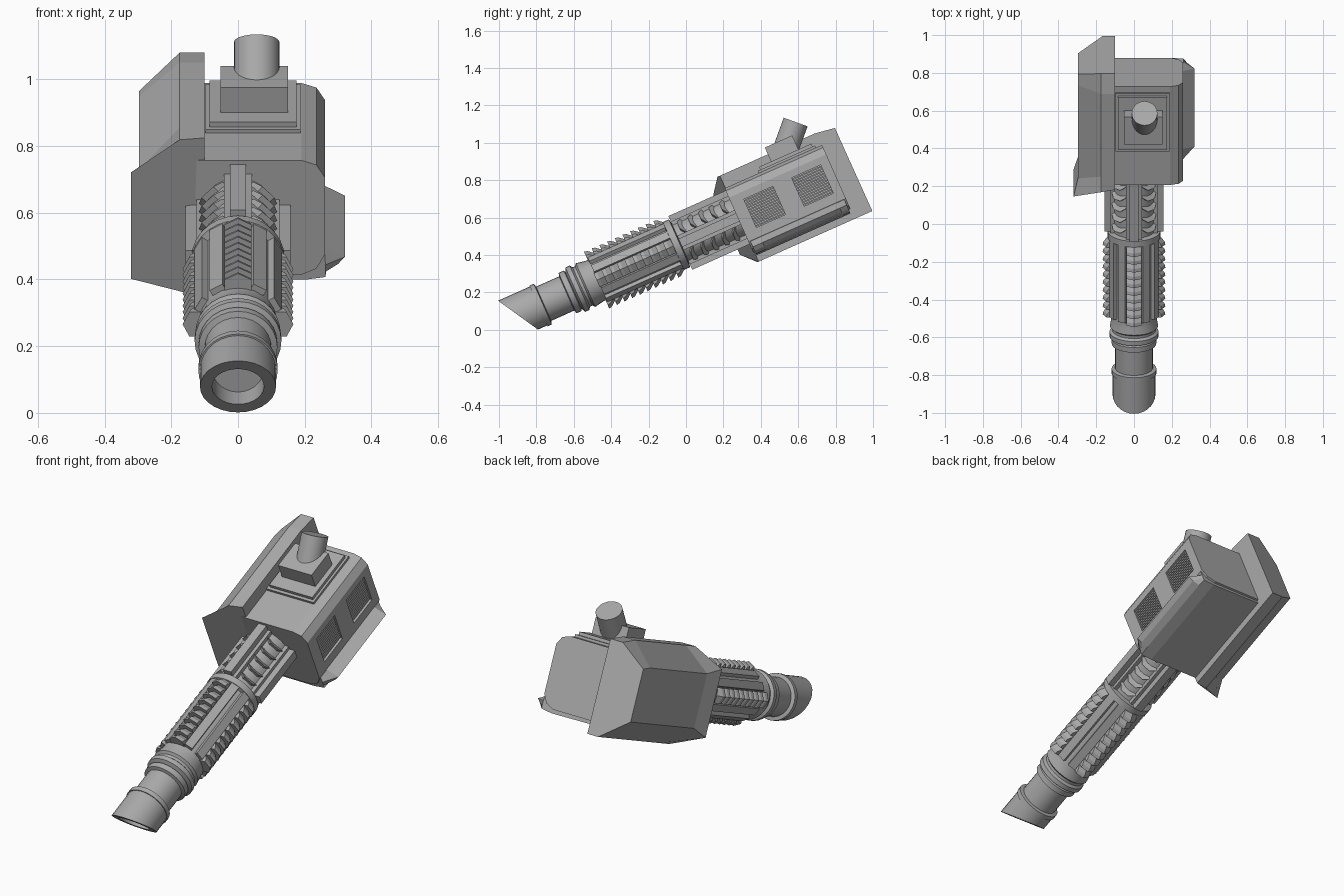
import bpy, bmesh, math
from mathutils import Matrix, Vector

cube = bpy.data.objects.get("Cube")
if cube:
    bpy.data.objects.remove(cube, do_unlink=True)

grey = bpy.data.materials.new("gunmetal grey")
grey.use_nodes = True
GREY = (0.4, 0.4, 0.4, 1)
grey.diffuse_color = GREY
grey.node_tree.nodes["Principled BSDF"].inputs["Base Color"].default_value = GREY

# Everything is built with the barrel along Y, then tilted into place
TILT = Matrix.Translation((0, -0.181, 0.398)) @ Matrix.Rotation(math.radians(24), 4, 'X')
QUARTERS = [0, 90, 180, 270]
DIAGONALS = [45, 135, 225, 315]


def finish(bm, name, smooth=False):
    bmesh.ops.recalc_face_normals(bm, faces=bm.faces)
    bm.transform(TILT)
    mesh = bpy.data.meshes.new(name)
    bm.to_mesh(mesh)
    bm.free()
    mesh.materials.append(grey)
    obj = bpy.data.objects.new(name, mesh)
    bpy.context.collection.objects.link(obj)
    if smooth:
        bpy.ops.object.select_all(action='DESELECT')
        obj.select_set(True)
        bpy.context.view_layer.objects.active = obj
        bpy.ops.object.shade_smooth_by_angle(angle=math.radians(32))
    return obj


def loft(bm, rings, turn=0, closed=False):
    """Skin equal point rings; cap the ends unless the loft closes on itself."""
    rot = Matrix.Rotation(math.radians(turn), 4, 'Y')
    rows = [[bm.verts.new(rot @ Vector(p)) for p in ring] for ring in rings]
    pairs = list(zip(rows, rows[1:]))
    if closed:
        pairs.append((rows[-1], rows[0]))
    else:
        bm.faces.new(rows[0])
        bm.faces.new(rows[-1])
    n = len(rings[0])
    for a, b in pairs:
        for i in range(n):
            j = (i + 1) % n
            bm.faces.new((a[i], a[j], b[j], b[i]))


def block(bm, x, y, z, turn=0):
    loft(bm, [[(x[0], v, z[0]), (x[1], v, z[0]), (x[1], v, z[1]), (x[0], v, z[1])] for v in y], turn)


def circle(y, r, sides=28):
    return [(r * math.sin(math.tau * i / sides), y, r * math.cos(math.tau * i / sides))
            for i in range(sides)]


def section(points, y):
    return [(x, y, z) for x, z in points]


# Muzzle: a thick tube cut at a slant
bm = bmesh.new()
tube = [(-0.9, 0.114), (-0.665, 0.114), (-0.665, 0.119), (-0.64, 0.119), (-0.635, 0.1),
        (-0.635, 0.078), (-0.9, 0.078)]
loft(bm, [circle(y, r) for y, r in tube], closed=True)
cut = bmesh.ops.bisect_plane(bm, geom=bm.verts[:] + bm.edges[:] + bm.faces[:],
                             plane_co=(0, -0.85, 0.112), plane_no=(0, -0.224, -0.13),
                             clear_outer=True)
rim = [e for e in cut["geom_cut"] if isinstance(e, bmesh.types.BMEdge)]
bmesh.ops.bridge_loops(bm, edges=rim)
finish(bm, "muzzle", True)

# Barrel core with stepped rings
bm = bmesh.new()
steps = [(-0.65, 0.1), (-0.5, 0.1), (-0.495, 0.118), (-0.465, 0.118), (-0.46, 0.108),
         (-0.45, 0.13), (-0.425, 0.13), (-0.415, 0.115), (-0.4, 0.115), (-0.39, 0.128),
         (-0.36, 0.122), (-0.335, 0.118), (0.12, 0.118), (0.125, 0.14), (0.16, 0.14),
         (0.165, 0.112), (0.53, 0.112)]
loft(bm, [circle(y, r) for y, r in steps])
finish(bm, "barrel", True)

# Sawtooth grips on four sides, crowned across the middle
bm = bmesh.new()
PITCH = 0.045
for turn in QUARTERS:
    for k in range(10):
        y = -0.325 + k * PITCH
        loft(bm, [[(t, y, 0.1), (t, y, 0.166 - drop), (t, y + 0.018, 0.162 - drop),
                   (t, y + PITCH, 0.14 - drop), (t, y + PITCH, 0.1)]
                  for t, drop in ((-0.04, 0.02), (0, 0), (0.04, 0.02))], turn)
finish(bm, "sawtooth_grips")

# Long smooth bars between the grips
bm = bmesh.new()
for turn in DIAGONALS:
    for side in (-16, 16):
        block(bm, (-0.022, 0.022), (-0.32, 0.13), (0.1, 0.136), turn + side)
finish(bm, "grip_bars")

# Rails leading into the housing
bm = bmesh.new()
for turn in QUARTERS:
    block(bm, (-0.024, 0.024), (0.165, 0.52), (0.1, 0.157), turn)
    block(bm, (-0.042, 0.042), (0.165, 0.52), (0.09, 0.125), turn)
finish(bm, "barrel_rails")

# Curved vent fins between the rails
bm = bmesh.new()
for turn in DIAGONALS:
    for k in range(5):
        y = 0.185 + k * 0.062
        loft(bm, [[(t, y + sweep, 0.08), (t, y + sweep, top), (t, y + 0.035, 0.105),
                   (t, y + 0.035, 0.08)]
                  for t, sweep, top in ((-0.05, 0.028, 0.115), (-0.025, 0.008, 0.13),
                                        (0.025, 0.008, 0.13), (0.05, 0.028, 0.115))], turn)
finish(bm, "vent_fins")

# Housing with rounded long edges and two recessed windows on one side
half = [(0.19, 0.17), (0.235, 0.155), (0.26, 0.115), (0.26, -0.14), (0.235, -0.185), (0.19, -0.205)]
outline = half + [(-x, z) for x, z in reversed(half)]
bm = bmesh.new()
loft(bm, [section(outline, 0.5), section(outline, 1.07)])
housing = finish(bm, "housing")

WINDOWS = [(0.57, 0.74), (0.85, 1.02)]
bm = bmesh.new()
for y in WINDOWS:
    block(bm, (0.24, 0.3), y, (-0.09, 0.075))
cutter = finish(bm, "window_cutter")
cutter.hide_render = True
mod = housing.modifiers.new("windows", 'BOOLEAN')
mod.object = cutter
mod.solver = 'EXACT'
bpy.context.view_layer.update()
cut_mesh = bpy.data.meshes.new_from_object(
    housing.evaluated_get(bpy.context.evaluated_depsgraph_get()))
housing.modifiers.clear()
housing.data = cut_mesh
bpy.data.objects.remove(cutter, do_unlink=True)

bm = bmesh.new()
for y in WINDOWS:
    for k in range(12):
        z = -0.086 + k * 0.0135
        block(bm, (0.235, 0.25), y, (z, z + 0.008))
finish(bm, "window_slats")

# Angular side armour with flared ends: x, z, then front and back reach
bm = bmesh.new()
armour = [(-0.1, 0.242, 0.504, 1.17), (-0.175, 0.242, 0.49, 1.17), (-0.297, 0.13, 0.43, 1.12),
          (-0.297, -0.15, 0.43, 1.12), (-0.165, -0.262, 0.5, 1.172), (-0.1, -0.262, 0.507, 1.172)]
front = [(x - 0.023, f, z * 1.25) if x < -0.2 else (x, f, z) for x, z, f, b in armour]
neck = [(x, f + 0.09, z) for x, z, f, b in armour]
back = [(x, b, z * 0.93 if z > 0 else z) for x, z, f, b in armour]
shoulder = [(x, 1.06, z) for x, z, f, b in armour]
loft(bm, [front, neck, shoulder, back])
finish(bm, "side_armour")

# Lower corner flap
bm = bmesh.new()
flap = [(0.24, -0.14), (0.26, -0.145), (0.32, -0.177), (0.3, -0.2), (0.265, -0.217),
        (0.2, -0.226), (-0.12, -0.222), (-0.12, -0.19)]
tucked = [(min(x, 0.262), z) for x, z in flap]
loft(bm, [section(tucked, 0.51), section(flap, 0.568), section(flap, 1.02), section(tucked, 1.06)])
finish(bm, "lower_flap")

# Stepped mount on top
bm = bmesh.new()
block(bm, (-0.097, 0.188), (0.7, 1.035), (0.15, 0.183))
block(bm, (-0.085, 0.176), (0.715, 1.02), (0.18, 0.2))
finish(bm, "mount_plate")
bm = bmesh.new()
block(bm, (-0.052, 0.15), (0.785, 0.945), (0.19, 0.282))
finish(bm, "mount_block")

# Stubby post, leaning back slightly in the tilted frame
bm = bmesh.new()
bmesh.ops.create_cone(bm, cap_ends=True, segments=28, radius1=0.068, radius2=0.068, depth=0.2)
lean = Matrix.Translation((0.056, 0.552, 1.017)) @ Matrix.Rotation(math.radians(-20), 4, 'X')
bm.transform(TILT.inverted() @ lean)
finish(bm, "mount_post", True)
